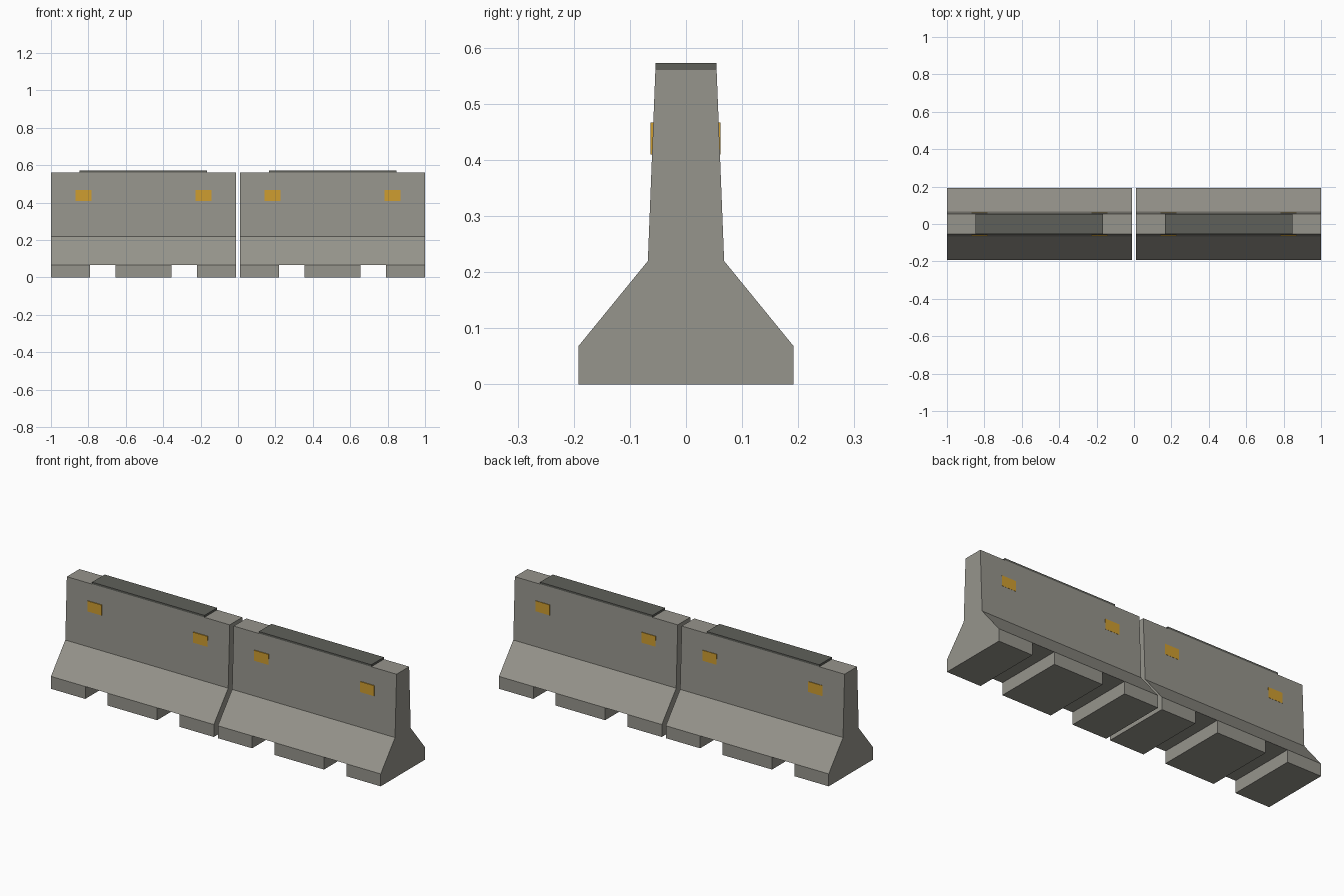
import bpy
import bmesh

cube = bpy.data.objects.get("Cube")
if cube:
    bpy.data.objects.remove(cube, do_unlink=True)


def material(name, rgb):
    mat = bpy.data.materials.new(name)
    mat.use_nodes = True
    mat.diffuse_color = (*rgb, 1)
    mat.node_tree.nodes["Principled BSDF"].inputs["Base Color"].default_value = (*rgb, 1)
    return mat


concrete = material("concrete grey", (0.305, 0.298, 0.262))
dark = material("dark grey", (0.114, 0.117, 0.102))
amber = material("amber", (0.62, 0.34, 0.03))


def prism(name, profile, x0, x1, mat):
    """Extrude a closed (y, z) profile along x."""
    bm = bmesh.new()
    face = bm.faces.new([bm.verts.new((x0, y, z)) for y, z in profile])
    grown = bmesh.ops.extrude_face_region(bm, geom=[face])
    moved = [v for v in grown["geom"] if isinstance(v, bmesh.types.BMVert)]
    bmesh.ops.translate(bm, verts=moved, vec=(x1 - x0, 0, 0))
    bmesh.ops.recalc_face_normals(bm, faces=bm.faces)
    mesh = bpy.data.meshes.new(name)
    bm.to_mesh(mesh)
    bm.free()
    mesh.materials.append(mat)
    obj = bpy.data.objects.new(name, mesh)
    bpy.context.collection.objects.link(obj)
    return obj


def box(name, x0, x1, y0, y1, z0, z1, mat):
    return prism(name, [(y0, z0), (y1, z0), (y1, z1), (y0, z1)], x0, x1, mat)


FOOT, WAIST, TOP = 0.068, 0.22, 0.562
half = [(0.192, 0), (0.192, FOOT), (0.068, WAIST), (0.0545, TOP)]
section = half + [(-y, z) for y, z in reversed(half)]
LENGTH = 0.988
MIDDLE = 0.506

for side, cx in (("right", -MIDDLE), ("left", MIDDLE)):
    # Wall with a wide base
    body = prism(f"{side}_barrier", section, cx - LENGTH / 2, cx + LENGTH / 2, concrete)

    # Lifting slots that split the base into feet
    for i, sx in enumerate((-0.218, 0.218)):
        cutter = box(f"{side}_slot_cutter_{i + 1}", cx + sx - 0.068, cx + sx + 0.068,
                     -0.3, 0.3, -0.1, FOOT, concrete)
        cutter.hide_render = True
        cutter.hide_viewport = True
        cutter.display_type = 'WIRE'
        cut = body.modifiers.new("slot", 'BOOLEAN')
        cut.operation = 'DIFFERENCE'
        cut.solver = 'EXACT'
        cut.object = cutter

    # Thin strip along the top
    box(f"{side}_top_strip", cx - 0.341, cx + 0.341, -0.0545, 0.0545, TOP, 0.573, dark)

    # Reflectors on both faces
    for i, rx in enumerate((-0.321, 0.321)):
        x0, x1 = cx + rx - 0.043, cx + rx + 0.043
        box(f"{side}_front_reflector_{i + 1}", x0, x1, -0.063, -0.05, 0.41, 0.467, amber)
        box(f"{side}_back_reflector_{i + 1}", x0, x1, 0.05, 0.0615, 0.41, 0.467, amber)
